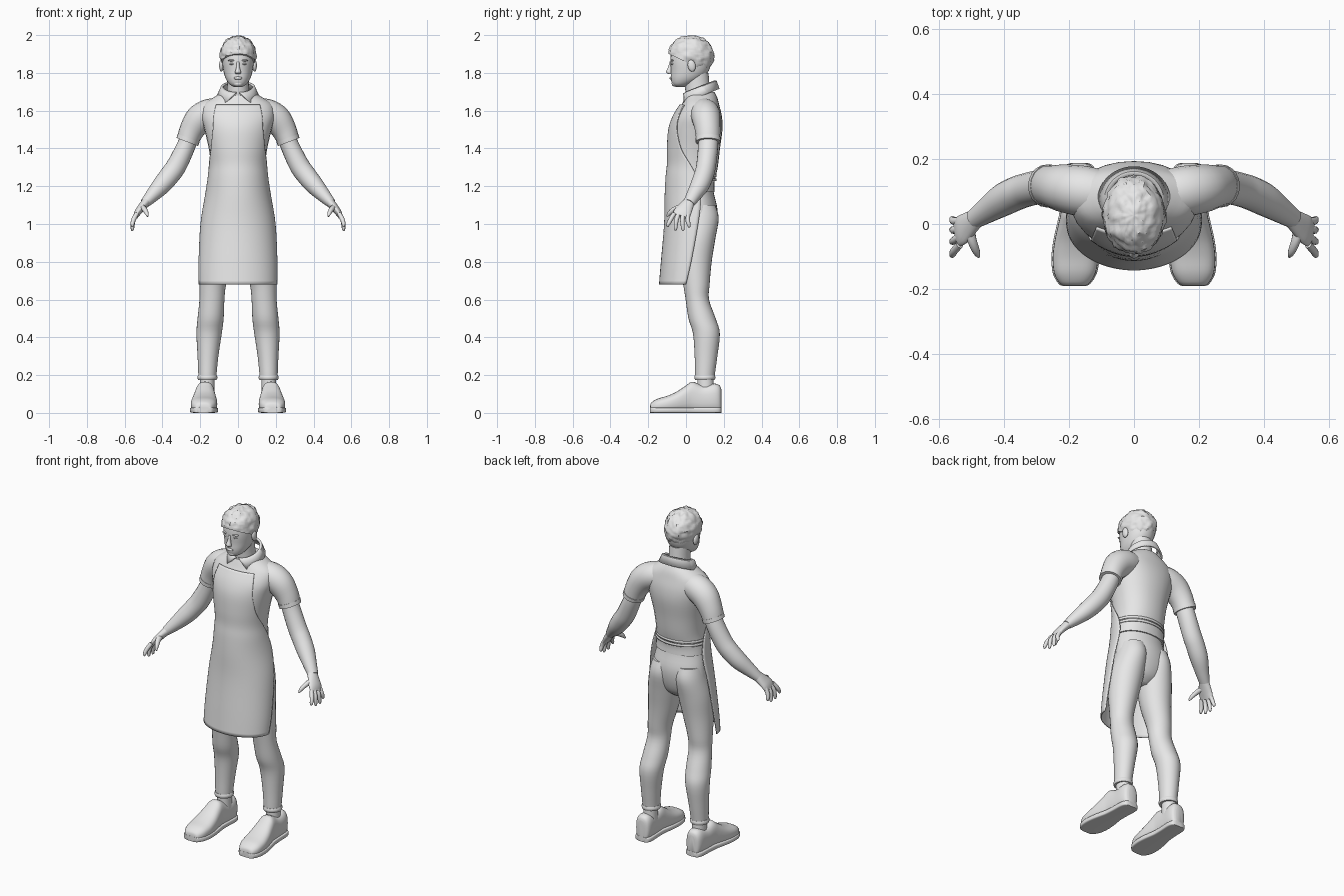
import bpy, bmesh, math
from mathutils import Vector, Matrix, noise

grey = bpy.data.materials.new("plain_grey")
grey.diffuse_color = (0.8, 0.8, 0.8, 1)


def finish(name, bm, mirror=False, thick=0, angle=50):
    """Turn a bmesh into a smooth shaded object."""
    bmesh.ops.recalc_face_normals(bm, faces=bm.faces)
    me = bpy.data.meshes.new(name)
    bm.to_mesh(me)
    bm.free()
    me.materials.append(grey)
    for p in me.polygons:
        p.use_smooth = True
    me.set_sharp_from_angle(angle=math.radians(angle))
    ob = bpy.data.objects.new(name, me)
    bpy.context.collection.objects.link(ob)
    if thick:
        m = ob.modifiers.new("thickness", 'SOLIDIFY')
        m.thickness, m.offset = thick, 0
    if mirror:
        m = ob.modifiers.new("mirror", 'MIRROR')
        m.use_mirror_merge = False
    return ob


def smooth_rows(rows, steps=4):
    """Catmull-Rom interpolation of rows of numbers."""
    out = []
    for i in range(len(rows) - 1):
        a, b, c, d = (rows[max(i - 1, 0)], rows[i], rows[i + 1],
                      rows[min(i + 2, len(rows) - 1)])
        for s in range(steps):
            t = s / steps
            out.append([0.5 * (2 * q + (r - p) * t + (2 * p - 5 * q + 4 * r - u) * t * t
                               + (3 * q - p - 3 * r + u) * t ** 3)
                        for p, q, r, u in zip(a, b, c, d)])
    return out + [list(rows[-1])]


def skin(bm, rings, closed=True):
    vs = [[bm.verts.new(p) for p in ring] for ring in rings]
    n = len(vs[0])
    for a, b in zip(vs, vs[1:]):
        for i in range(n if closed else n - 1):
            j = (i + 1) % n
            bm.faces.new((a[i], a[j], b[j], b[i]))
    if closed:
        bm.faces.new(vs[0])
        bm.faces.new(vs[-1])


def oval(c, u, v, e=2.0, n=28):
    pts = []
    for i in range(n):
        a = 2 * math.pi * i / n
        f = lambda k: math.copysign(abs(k) ** (2 / e), k)
        pts.append(Vector(c) + u * f(math.cos(a)) + v * f(math.sin(a)))
    return pts


def stack(name, rows, mirror=False, e=2.0):
    """Loft of level ovals: x, y, z, half width, half depth."""
    bm = bmesh.new()
    skin(bm, [oval(r[:3], Vector((r[3], 0, 0)), Vector((0, r[4], 0)), e)
              for r in smooth_rows(rows)])
    return finish(name, bm, mirror)


def tube(name, rows, mirror=True, n=20):
    """Loft along a path: x, y, z, radius across, radius front to back."""
    rows = smooth_rows(rows)
    bm, rings = bmesh.new(), []
    for i, r in enumerate(rows):
        d = Vector(rows[min(i + 1, len(rows) - 1)][:3]) - Vector(rows[max(i - 1, 0)][:3])
        u = Vector((0, 1, 0)).cross(d).normalized()
        v = d.cross(u).normalized()
        rings.append(oval(r[:3], u * r[3], v * r[4], n=n))
    skin(bm, rings)
    return finish(name, bm, mirror)


def ball(name, loc, size, mirror=False, tilt=0):
    bm = bmesh.new()
    bmesh.ops.create_uvsphere(bm, u_segments=16, v_segments=10, radius=1)
    bmesh.ops.transform(bm, verts=bm.verts, matrix=Matrix.Translation(loc)
                        @ Matrix.Rotation(tilt, 4, 'X') @ Matrix.Diagonal((*size, 1)))
    return finish(name, bm, mirror)


# Shirt body and sleeves
stack("shirt_body", [(0, .04, 1.17, .152, .112), (0, .036, 1.22, .148, .115),
                     (0, .04, 1.3, .143, .128), (0, .045, 1.4, .155, .135),
                     (0, .055, 1.5, .178, .138), (0, .065, 1.57, .195, .125),
                     (0, .076, 1.63, .185, .1), (0, .08, 1.67, .13, .085),
                     (0, .08, 1.7, .08, .07)], e=2.2)
tube("sleeve", [(.08, .09, 1.595, .07, .07), (.15, .1, 1.585, .078, .078),
                (.205, .108, 1.553, .077, .075), (.245, .115, 1.495, .066, .067),
                (.268, .117, 1.437, .058, .063)])
tube("sleeve_cuff", [(.261, .117, 1.455, .062, .067), (.269, .117, 1.434, .061, .066)])

# Trousers
stack("trouser_seat", [(0, .04, 1.24, .135, .1), (0, .046, 1.17, .145, .1),
                       (0, .06, 1.08, .16, .106), (0, .06, 1.0, .165, .1),
                       (0, .055, .93, .12, .08), (0, .05, .89, .05, .04)])
stack("trouser_leg", [(.08, .07, 1.1, .07, .085), (.085, .07, 1.03, .083, .103),
                      (.1, .055, .92, .093, .1), (.115, .048, .8, .085, .088),
                      (.133, .055, .68, .07, .07), (.138, .06, .6, .066, .062),
                      (.145, .085, .5, .069, .072), (.153, .108, .42, .067, .071),
                      (.159, .106, .3, .055, .06), (.162, .1, .2, .048, .052),
                      (.162, .1, .175, .047, .05)], True)
stack("trouser_cuff", [(.162, .1, .175, .049, .052), (.162, .1, .187, .053, .056),
                       (.162, .1, .2, .049, .053)], True)
stack("ankle", [(.164, .105, .1, .04, .045), (.163, .103, .19, .038, .042)], True)

# Shoes, lofted from toe to heel
shoe = smooth_rows([(-.19, .03, .035), (-.183, .045, .055), (-.15, .064, .075),
                    (-.1, .07, .09), (-.05, .066, .112), (0, .057, .145),
                    (.035, .051, .165), (.09, .049, .145), (.15, .049, .155),
                    (.178, .04, .145), (.187, .022, .125)])
for part, grow, top in (("shoe_upper", 0, 1), ("shoe_sole", .004, .03)):
    bm = bmesh.new()
    skin(bm, [oval((.176 - .04 * y, y * (1 + grow), min(h, top) / 2),
                   Vector((w + grow, 0, 0)), Vector((0, 0, min(h, top) / 2)),
                   2.6 if top == 1 else 6) for y, w, h in shoe])
    finish(part, bm, True)

# Apron: an open shell wrapped round the front
rows = smooth_rows([(.68, 0, .205, .14, 90), (.8, .02, .206, .15, 93),
                    (1.0, .05, .196, .163, 95), (1.15, .06, .172, .17, 97),
                    (1.25, .045, .157, .15, 95), (1.32, .045, .153, .143, 80),
                    (1.4, .045, .163, .143, 60), (1.5, .055, .186, .146, 45),
                    (1.57, .065, .203, .133, 39), (1.63, .076, .193, .108, 37)])
bm = bmesh.new()
skin(bm, [[(rx * math.sin(math.radians(t * k / 16)),
            cy - ry * math.cos(math.radians(t * k / 16)), z) for k in range(-16, 17)]
          for z, cy, rx, ry, t in rows], closed=False)
finish("apron", bm, thick=.006)

# Apron ties across the back
for z in (1.235, 1.255):
    bm = bmesh.new()
    skin(bm, [[(.153 * math.cos(a), .037 + .123 * math.sin(a), z + dz)
               for a in [math.pi * k / 24 for k in range(25)]] for dz in (-.007, .007)], False)
    finish("apron_tie", bm, thick=.005)

# Collar: flared band, parted at the front, higher at the back
bm, rings = bmesh.new(), []
for rx, ry, drop, gap in ((.078, .076, 0, 6), (.088, .086, -.004, 12), (.108, .1, -.05, 36)):
    ring = []
    for k in range(41):
        a = math.radians(gap + (360 - 2 * gap) * k / 40)
        y = .073 - ry * math.cos(a)
        ring.append((rx * math.sin(a), y, 1.695 + .4 * y + drop))
    rings.append(ring)
skin(bm, rings, False)
finish("collar", bm, thick=.01)

# Neck and head
stack("neck", [(0, .075, 1.64, .07, .07), (0, .062, 1.71, .058, .066),
               (0, .055, 1.8, .058, .064)])
stack("head", [(0, -.03, 1.726, .022, .026), (0, -.022, 1.74, .045, .05),
               (0, .003, 1.77, .065, .083), (0, .02, 1.81, .077, .1),
               (0, .026, 1.86, .084, .109), (0, .03, 1.91, .083, .108),
               (0, .03, 1.95, .07, .09), (0, .03, 1.975, .04, .05)], e=2.15)
stack("nose", [(0, -.078, 1.86, .007, .008), (0, -.085, 1.83, .009, .01),
               (0, -.09, 1.805, .016, .016), (0, -.083, 1.794, .013, .01)])
ball("lips", (0, -.079, 1.772), (.022, .008, .008))
ball("chin", (0, -.058, 1.743), (.026, .018, .016))
ball("eye", (.031, -.071, 1.848), (.014, .009, .006), True)
ball("brow", (.033, -.073, 1.866), (.021, .01, .005), True)
ball("ear", (.088, .03, 1.838), (.012, .021, .032), True, .2)

# Hair: lumpy cap trimmed along a sloping hairline
bm = bmesh.new()
bmesh.ops.create_uvsphere(bm, u_segments=64, v_segments=40, radius=1)
for v in bm.verts:
    d = v.co.copy()
    k = 1 + .07 * noise.noise(d * 3.5) + .05 * noise.noise(d * 8)
    v.co = Vector((0, .027, 1.893)) + Vector((d.x * .096, d.y * .121, d.z * .105)) * k
bmesh.ops.bisect_plane(bm, geom=bm.verts[:] + bm.edges[:] + bm.faces[:],
                       plane_co=(0, -.1, 1.905), plane_no=(0, -.43, -.9), clear_outer=True)
bmesh.ops.holes_fill(bm, edges=[e for e in bm.edges if e.is_boundary])
finish("hair", bm, angle=40)

# Arms and hands
tube("arm", [(.235, .113, 1.52, .045, .05), (.272, .117, 1.42, .049, .053),
             (.322, .107, 1.315, .053, .052), (.36, .095, 1.26, .053, .052),
             (.405, .073, 1.205, .049, .05), (.455, .04, 1.15, .037, .039),
             (.493, .015, 1.11, .026, .031)])
tube("palm", [(.485, .018, 1.118, .024, .03), (.51, -.002, 1.088, .021, .04),
              (.53, -.018, 1.062, .018, .047), (.542, -.027, 1.04, .013, .045)])
for i, (y0, y1, z1) in enumerate(((-.063, -.096, .985), (-.039, -.055, .967),
                                  (-.014, -.016, .965), (.01, .016, .982))):
    tube("finger", [(.536, y0, 1.055, .012, .012),
                    (.554, (y0 + y1) / 2 - .004, 1.02, .012, .012),
                    (.559, y1, z1 + .01, .009, .009), (.557, y1, z1, .004, .004)], n=12)
tube("thumb", [(.508, -.015, 1.09, .016, .018), (.497, -.055, 1.08, .014, .015),
               (.485, -.085, 1.06, .011, .012), (.478, -.1, 1.04, .005, .005)], n=12)
